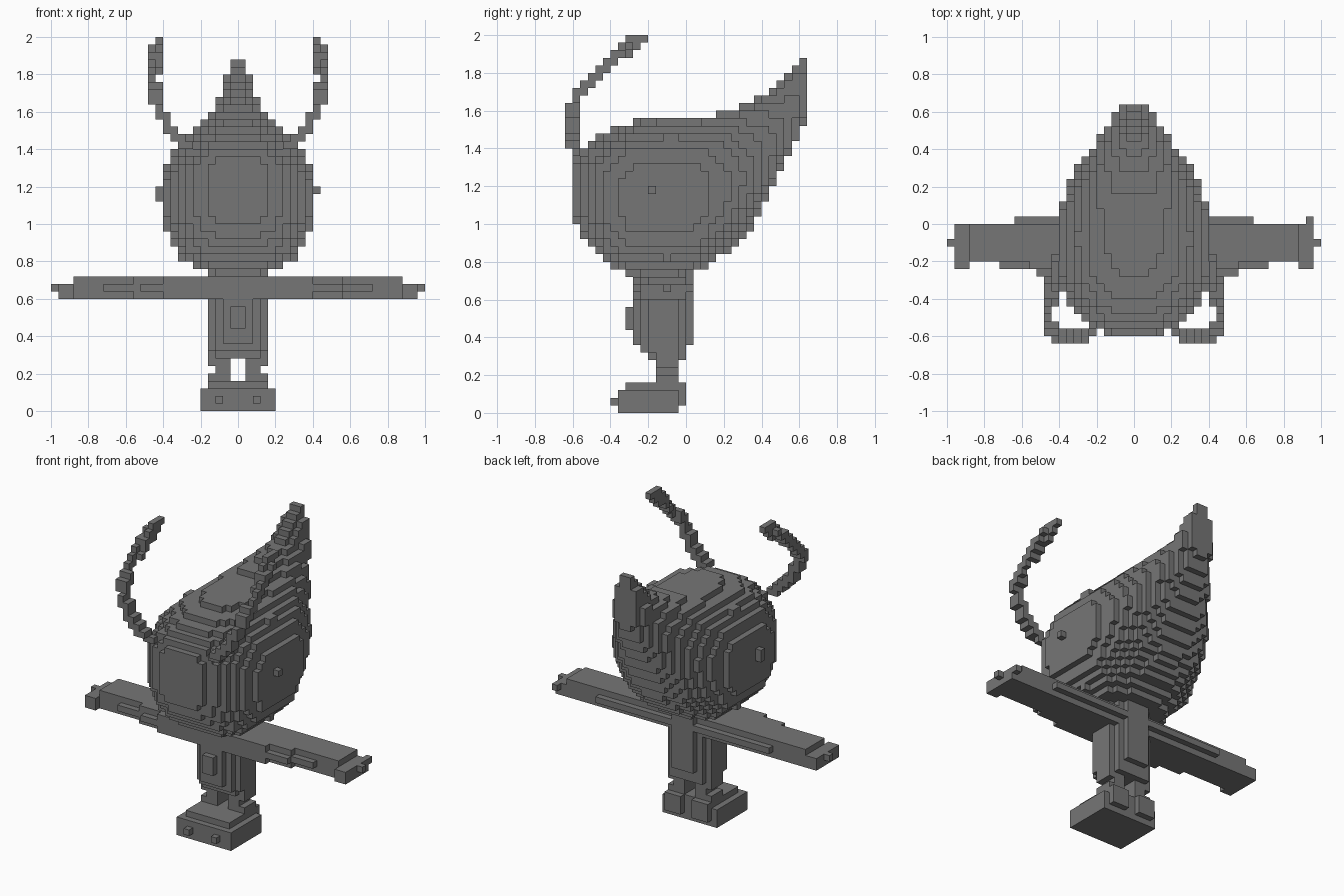
import bpy
import bmesh
from mathutils import Vector

cube = bpy.data.objects.get("Cube")
if cube:
    bpy.data.objects.remove(cube, do_unlink=True)

S = 0.04  # block size
OFFSET = Vector((-1, -0.64, 0))
SIZE = (50, 32, 50)
GRID = [(i, j, k) for i in range(SIZE[0]) for j in range(SIZE[1]) for k in range(SIZE[2])]
cells = {}  # block -> part name

grey = bpy.data.materials.new("dark grey")
grey.use_nodes = True
grey.diffuse_color = (0.18, 0.18, 0.18, 1)
grey.node_tree.nodes["Principled BSDF"].inputs["Base Color"].default_value = (0.18, 0.18, 0.18, 1)


def fill(part, inside):
    """Give every free block whose centre passes the test to a part."""
    for c in GRID:
        if c not in cells:
            p = OFFSET + (Vector(c) + Vector((0.5, 0.5, 0.5))) * S
            if inside(p.x, p.y, p.z):
                cells[c] = part


def box(part, xs, ys, zs, mirror=True):
    fill(part, lambda x, y, z: xs[0] < (abs(x) if mirror else x) < xs[1]
         and ys[0] < y < ys[1] and zs[0] < z < zs[1])


def lerp_rows(rows, v):
    """Interpolate a table of rows keyed on the first entry."""
    for a, b in zip(rows, rows[1:]):
        if a[0] <= v <= b[0]:
            t = (v - a[0]) / (b[0] - a[0])
            return [p + (q - p) * t for p, q in zip(a[1:], b[1:])]
    return None


# Head with swept-up rear point: y, bottom, top, half width
HEAD = [(-.585, 1.0, 1.36, .17), (-.54, .92, 1.42, .25), (-.5, .87, 1.45, .3),
        (-.42, .78, 1.49, .36), (-.3, .73, 1.54, .4), (-.1, .72, 1.56, .41),
        (.06, .74, 1.56, .4), (.22, .85, 1.6, .35), (.34, .97, 1.64, .28),
        (.46, 1.19, 1.72, .19), (.54, 1.36, 1.8, .13), (.625, 1.52, 1.92, .08)]


def in_head(x, y, z):
    row = lerp_rows(HEAD, y)
    if not row:
        return False
    low, high, half = row
    t = (z - (low + high) / 2) / ((high - low) / 2)
    taper = 0.5 * min(max((y - 0.1) / 0.4, 0), 1) * max(t, 0)
    return (abs(x) / (half * (1 - min(taper, 0.6)))) ** 2.4 + abs(t) ** 2.4 <= 1


fill("head", in_head)

# Side knobs
box("right_knob", (-.44, -.4), (-.2, -.16), (1.12, 1.2), False)
box("left_knob", (.4, .44), (-.2, -.16), (1.16, 1.2), False)

# Curved feelers
PATH = [Vector(p) for p in ((.22, -.58, 1.37), (.3, -.6, 1.43), (.36, -.6, 1.5),
                            (.41, -.6, 1.59), (.44, -.58, 1.68), (.455, -.5, 1.77),
                            (.45, -.4, 1.85), (.43, -.32, 1.92), (.42, -.25, 1.985))]


def near_path(x, y, z):
    if z < 1.34 or y > -0.2 or x < 0.15:
        return False
    p = Vector((x, y, z))
    for a, b in zip(PATH, PATH[1:]):
        d = b - a
        t = min(max((p - a).dot(d) / d.length_squared, 0), 1)
        if (p - a - d * t).length < 0.034:
            return True
    return False


fill("left_feeler", near_path)
fill("right_feeler", lambda x, y, z: near_path(-x, y, z))

# Rounded torso, with a belly plate
TORSO = [(.28, -.2, 0), (.32, -.22, 0), (.36, -.26, .02), (.4, -.28, .04),
         (.68, -.28, .04), (.76, -.25, .02)]


def in_torso(x, y, z):
    row = lerp_rows(TORSO, z)
    if not row:
        return False
    front, back = row
    v = (y - (front + back) / 2) / ((back - front) / 2)
    return (abs(x) / 0.165) ** 2.3 + abs(v) ** 2.3 <= 1


fill("torso", in_torso)
box("belly_plate", (0, .04), (-.32, -.28), (.44, .56))

# Arms: stepped planks, layered bottom, middle, top
for z0, reach, steps in ((.6, .96, (.4, .56)), (.64, .96, (.54, .72)), (.68, .88, (.4, .56))):
    layer = (z0, z0 + S)
    box("arms", (0, reach), (-.2, 0), layer)
    box("arms", (0, steps[1]), (-.24, -.2), layer)
    box("arms", (0, steps[0]), (-.28, -.24), layer)
box("arms", (0, .64), (0, .04), (.64, .68))
box("arms", (.88, .96), (-.24, -.2), (.6, .68))
box("arms", (.96, 1), (-.12, -.08), (.64, .68))
box("arms", (.92, .96), (0, .04), (.64, .68), False)

# Legs
box("legs", (.04, .12), (-.16, -.04), (.16, .32))
box("legs", (.12, .16), (-.16, -.04), (.24, .32))
box("legs", (.12, .16), (-.16, -.04), (.16, .2))

# Feet with toes
box("feet", (0, .2), (-.36, -.04), (0, .12))
box("feet", (.04, .16), (-.04, 0), (.04, .16))
box("feet", (0, .16), (-.32, -.04), (.12, .16))
box("toes", (.08, .12), (-.4, -.36), (.04, .08))

# Turn each part's blocks into a shell of outward faces
for part in sorted(set(cells.values())):
    bm = bmesh.new()
    for c in (c for c, name in cells.items() if name == part):
        for axis in range(3):
            for side in (0, 1):
                n = list(c)
                n[axis] += 2 * side - 1
                if tuple(n) in cells:
                    continue
                u, v = (axis + 1) % 3, (axis + 2) % 3
                corners = []
                for du, dv in ((0, 0), (1, 0), (1, 1), (0, 1)):
                    p = Vector(c)
                    p[axis] += side
                    p[u] += du
                    p[v] += dv
                    corners.append(bm.verts.new(OFFSET + p * S))
                bm.faces.new(corners if side else corners[::-1])
    bmesh.ops.remove_doubles(bm, verts=bm.verts, dist=0.001)
    mesh = bpy.data.meshes.new(part)
    bm.to_mesh(mesh)
    bm.free()
    mesh.materials.append(grey)
    bpy.context.collection.objects.link(bpy.data.objects.new(part, mesh))
